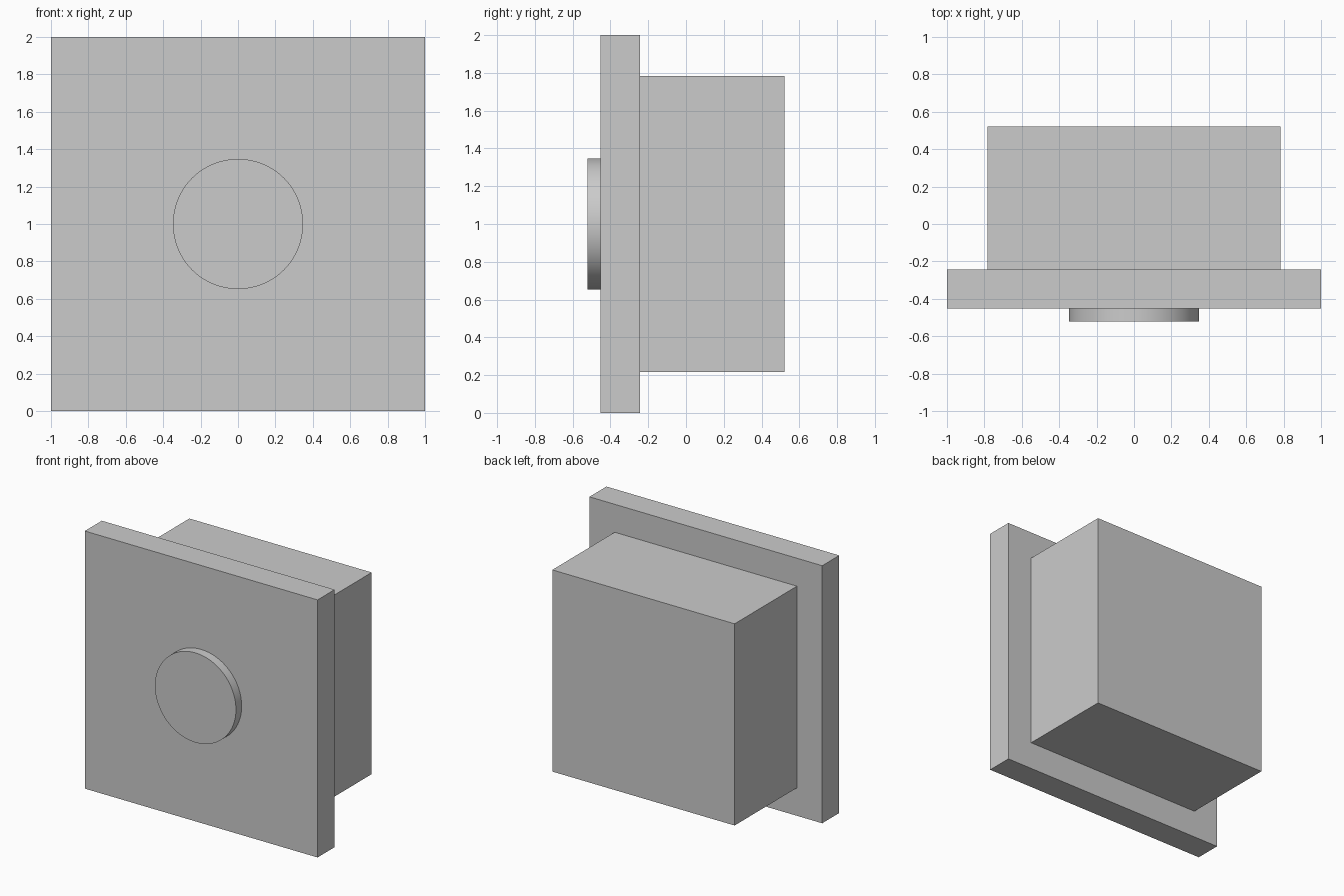
import bpy
import math

cube = bpy.data.objects.get("Cube")
if cube:
    bpy.data.objects.remove(cube, do_unlink=True)

grey = bpy.data.materials.new("plain_grey")
grey.use_nodes = True
colour = (0.6, 0.6, 0.6, 1)
grey.diffuse_color = colour
grey.node_tree.nodes["Principled BSDF"].inputs["Base Color"].default_value = colour

MID_Z = 1.0


def box(name, width, y_front, y_back):
    """Square block centred on the middle axis, between two depths."""
    bpy.ops.mesh.primitive_cube_add(size=1, location=(0, (y_front + y_back) / 2, MID_Z))
    obj = bpy.context.object
    obj.name = name
    obj.scale = (width, y_back - y_front, width)
    bpy.ops.object.transform_apply(location=False, rotation=False, scale=True)
    obj.data.materials.append(grey)


# Front plate and the housing behind it
box("front_plate", 2.0, -0.452, -0.243)
box("rear_housing", 1.566, -0.243, 0.522)

# Round button on the front
bpy.ops.mesh.primitive_cylinder_add(
    vertices=96, radius=0.348, depth=0.07,
    location=(0, -0.487, MID_Z), rotation=(math.pi / 2, 0, 0))
button = bpy.context.object
button.name = "round_button"
button.data.materials.append(grey)
bpy.ops.object.shade_smooth_by_angle(angle=math.radians(30))
